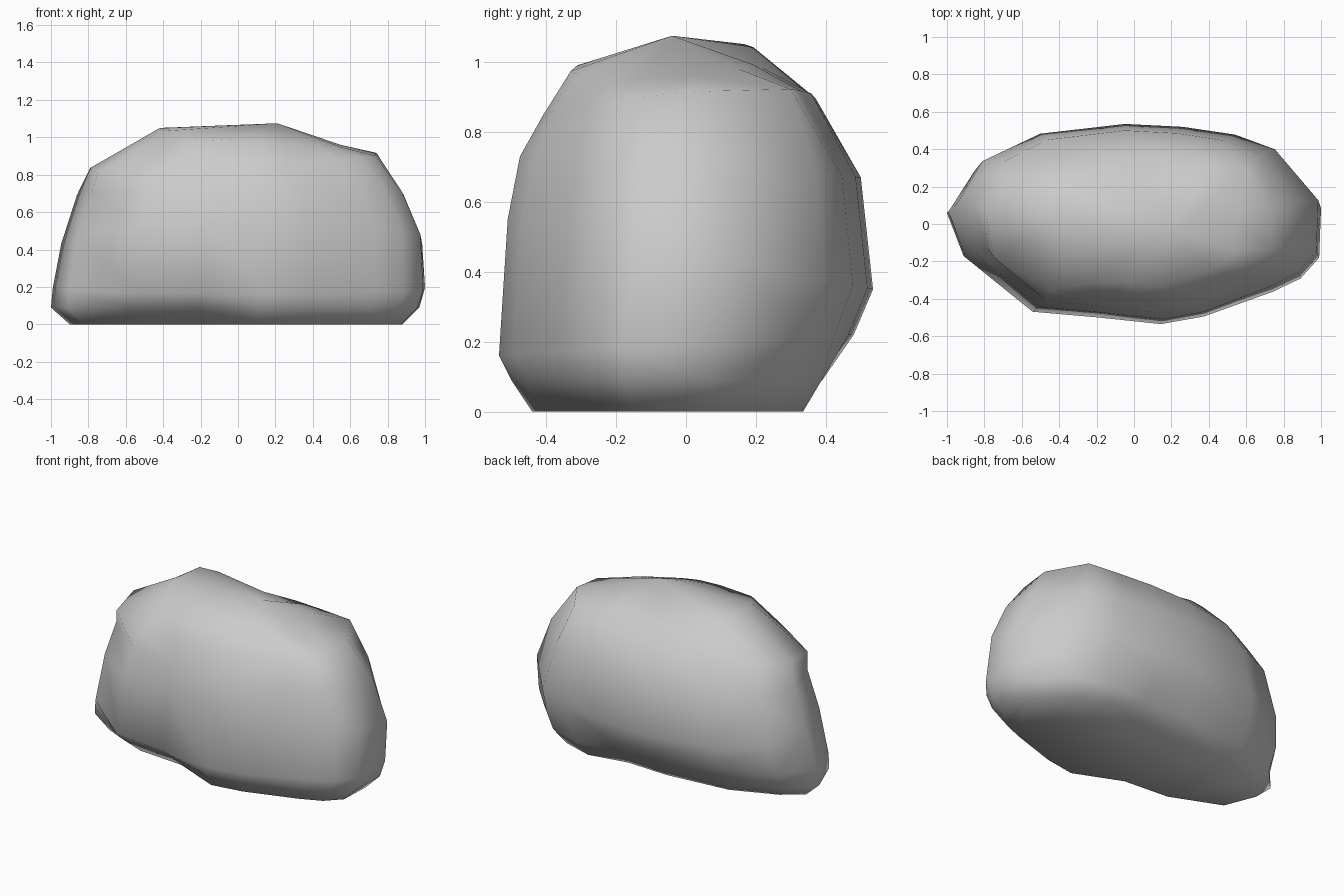
import bpy, bmesh

if "Cube" in bpy.data.objects:
    bpy.data.objects.remove(bpy.data.objects["Cube"])

# Plan outline of the boulder, seen from above (normalised to +-1)
outline = [(1, 0.22), (0.76, 0.74), (0.54, 0.89), (0.25, 0.97), (-0.07, 1), (-0.54, 0.9),
           (-0.86, 0.62), (-1, 0.19), (-0.91, -0.3), (-0.55, -0.87), (-0.2, -0.93),
           (0.14, -1), (0.37, -0.92), (0.74, -0.66), (0.89, -0.52), (0.99, -0.3)]

# Levels: z, x min, x max, y min, y max, z tilt along x, z tilt along y
levels = [(0.0, -0.90, 0.88, -0.44, 0.38, 0, 0),
          (0.09, -1.0, 0.97, -0.50, 0.44, 0, 0),
          (0.19, -0.99, 1.0, -0.535, 0.48, 0, 0.03),
          (0.45, -0.945, 0.985, -0.51, 0.535, 0, -0.1),
          (0.70, -0.86, 0.885, -0.475, 0.50, 0, -0.03),
          (0.87, -0.79, 0.74, -0.41, 0.37, 0.04, 0.03),
          (1.0, -0.42, 0.55, -0.33, 0.22, -0.045, 0.02)]

# Local chips and bumps: (level, outline index) -> offset
chips = {(6, 3): (0, 0, -0.04), (6, 4): (0, 0, -0.04), (6, 5): (-0.08, 0, 0),
         (6, 6): (-0.04, 0.05, 0), (6, 9): (-0.05, -0.02, -0.03),
         (5, 1): (0.04, 0.03, 0), (5, 8): (-0.03, -0.04, -0.02)}

bm = bmesh.new()
rings = []
for i, (z, x0, x1, y0, y1, tx, ty) in enumerate(levels):
    ring = []
    for j, (u, v) in enumerate(outline):
        x = (x0 + x1) / 2 + u * (x1 - x0) / 2
        y = (y0 + y1) / 2 + v * (y1 - y0) / 2
        # Undercut hollows along the lower front left and lower back
        if i < 2 and v < -0.8 and -0.6 < u < 0:
            y += 0.10 - 0.04 * i
        if i < 2 and v > 0.6 and -0.9 < u < 0.3:
            y -= 0.08 - 0.03 * i
        dx, dy, dz = chips.get((i, j), (0, 0, 0))
        ring.append(bm.verts.new((x + dx, y + dy, z + tx * u + ty * v + dz)))
    rings.append(ring)

# Side skin
n = len(outline)
for a, b in zip(rings, rings[1:]):
    for j in range(n):
        k = (j + 1) % n
        bm.faces.new((a[j], a[k], b[k], b[j]))

# Off-centre peak and flat base
peak = bm.verts.new((0.21, -0.04, 1.075))
for j in range(n):
    bm.faces.new((rings[-1][j], rings[-1][(j + 1) % n], peak))
bm.faces.new(rings[0][::-1])
bmesh.ops.triangulate(bm, faces=bm.faces[:])
bmesh.ops.recalc_face_normals(bm, faces=bm.faces[:])
for f in bm.faces:
    f.smooth = True

mesh = bpy.data.meshes.new("boulder")
bm.to_mesh(mesh)
bm.free()
bpy.context.collection.objects.link(bpy.data.objects.new("boulder", mesh))
